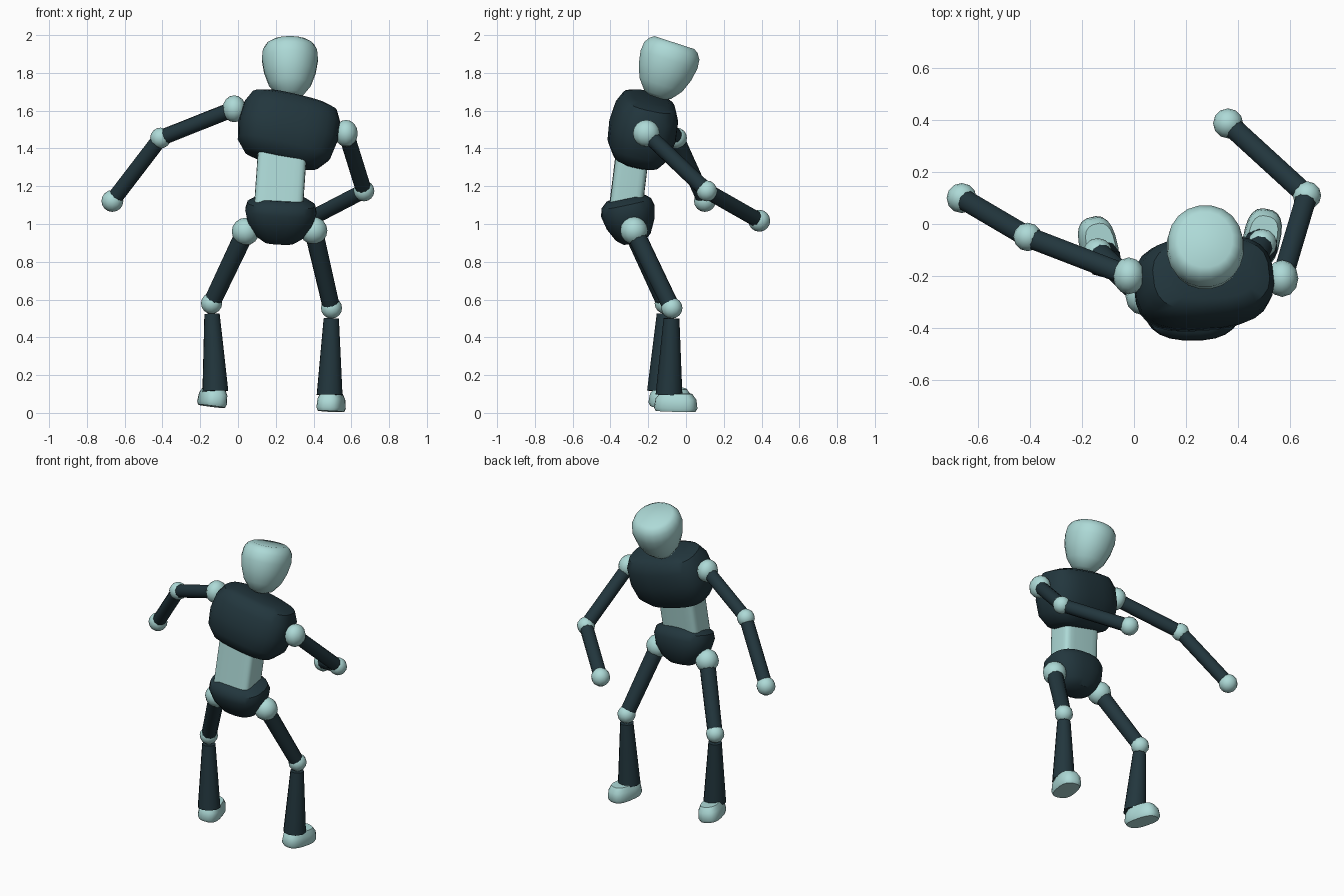
import bpy, bmesh, math
from mathutils import Matrix, Vector, Euler

if "Cube" in bpy.data.objects:
    bpy.data.objects.remove(bpy.data.objects["Cube"])


def material(name, rgb):
    m = bpy.data.materials.new(name)
    m.diffuse_color = (*rgb, 1)
    m.use_nodes = True
    m.node_tree.nodes["Principled BSDF"].inputs["Base Color"].default_value = m.diffuse_color
    return m


LIGHT = material("pale_teal", (0.42, 0.70, 0.68))
DARK = material("dark_slate", (0.016, 0.037, 0.047))


def finish(name, bm, mat, matrix):
    bmesh.ops.recalc_face_normals(bm, faces=bm.faces)
    me = bpy.data.meshes.new(name)
    bm.to_mesh(me)
    bm.free()
    me.materials.append(mat)
    ob = bpy.data.objects.new(name, me)
    ob.matrix_world = matrix
    bpy.context.collection.objects.link(ob)
    return ob


def loft(name, mat, loc, rot, rings, power=2.0, n=20):
    """Stack of superellipse rings (height, half width, half depth)."""
    bm = bmesh.new()
    loops = []
    for z, rx, ry in rings:
        loop = []
        for i in range(n):
            a = 2 * math.pi * (i + 0.5) / n
            c, s = math.cos(a), math.sin(a)
            x = math.copysign(abs(c) ** (2 / power), c) * rx
            y = math.copysign(abs(s) ** (2 / power), s) * ry
            loop.append(bm.verts.new((x, y, z)))
        loops.append(loop)
    for a, b in zip(loops, loops[1:]):
        for i in range(n):
            j = (i + 1) % n
            bm.faces.new((a[i], a[j], b[j], b[i]))
    bm.faces.new(loops[0][::-1])
    bm.faces.new(loops[-1])
    euler = Euler([math.radians(r) for r in rot])
    return finish(name, bm, mat, Matrix.Translation(loc) @ euler.to_matrix().to_4x4())


def limb(name, a, b, r1, r2):
    a, b = Vector(a), Vector(b)
    d = b - a
    bm = bmesh.new()
    bmesh.ops.create_cone(bm, cap_ends=True, segments=10, radius1=r1, radius2=r2, depth=d.length)
    m = Matrix.Translation((a + b) / 2) @ d.to_track_quat('Z', 'Y').to_matrix().to_4x4()
    return finish(name, bm, DARK, m)


def ball(name, loc, r, stretch=1.0):
    bm = bmesh.new()
    bmesh.ops.create_uvsphere(bm, u_segments=12, v_segments=8, radius=r)
    m = Matrix.Translation(loc) @ Matrix.Diagonal((1, stretch, stretch, 1))
    return finish(name, bm, LIGHT, m)


# Head: tapered egg with flat crown, leaning forward
loft("head", LIGHT, (0.275, -0.155, 1.67), (-18, 0, 0),
     [(0, .035, .04), (.015, .07, .075), (.07, .112, .12), (.14, .138, .147),
      (.21, .15, .16), (.26, .145, .155), (.29, .128, .135), (.305, .105, .112)], 2.1)

# Torso: chest, abdomen, pelvis
loft("chest", DARK, (0.265, -0.23, 1.495), (-12, 13, 4),
     [(-.175, .15, .09), (-.16, .20, .125), (-.1, .25, .165), (0, .268, .178),
      (.1, .26, .168), (.16, .23, .14), (.18, .17, .10)], 2.8, 24)
loft("abdomen", LIGHT, (0.225, -0.30, 1.24), (-7, 4, 0),
     [(-.17, .13, .088), (.17, .13, .088)], 6, 24)
loft("pelvis", DARK, (0.225, -0.30, 1.03), (12, 3, 0),
     [(-.13, .08, .06), (-.10, .125, .095), (-.03, .172, .13), (.04, .19, .145),
      (.08, .18, .135), (.11, .13, .10)], 2.5, 24)

# Arms: shoulder, elbow, hand positions
arms = {
    "left": ((-.02, -.20, 1.61), (-.41, -.05, 1.455), (-.665, .10, 1.122)),
    "right": ((.572, -.21, 1.48), (.667, .11, 1.175), (.363, .388, 1.017)),
}
for side, (s, e, h) in arms.items():
    ball(side + "_shoulder", s, .062, 1.15)
    ball(side + "_elbow", e, .055)
    ball(side + "_hand", h, .058)
    limb(side + "_upper_arm", s, e, .042, .042)
    limb(side + "_forearm", e, h, .042, .042)

# Legs: hip, knee, ankle positions, then foot placement
legs = {
    "left": ((.04, -.28, .96), (-.14, -.11, .58), (-.12, -.135, .115),
             (-.14, -.085, .035), (0, 8, 14)),
    "right": ((.40, -.275, .965), (.495, -.075, .555), (.485, -.09, .095),
              (.492, -.055, .008), (-2, 2, -12)),
}
for side, (h, k, a, foot, rot) in legs.items():
    ball(side + "_hip", h, .073)
    ball(side + "_knee", k, .056)
    limb(side + "_thigh", h, k, .05, .046)
    limb(side + "_shin", Vector(k).lerp(Vector(a), .12), a, .042, .071)
    loft(side + "_foot", LIGHT, foot, rot,
         [(0, .064, .105), (.018, .072, .115), (.065, .068, .108), (.095, .055, .085)], 2.7)

# Smooth shading with crisp caps
for ob in bpy.context.collection.objects:
    ob.select_set(True)
    bpy.context.view_layer.objects.active = ob
bpy.ops.object.shade_smooth_by_angle(angle=math.radians(40))
